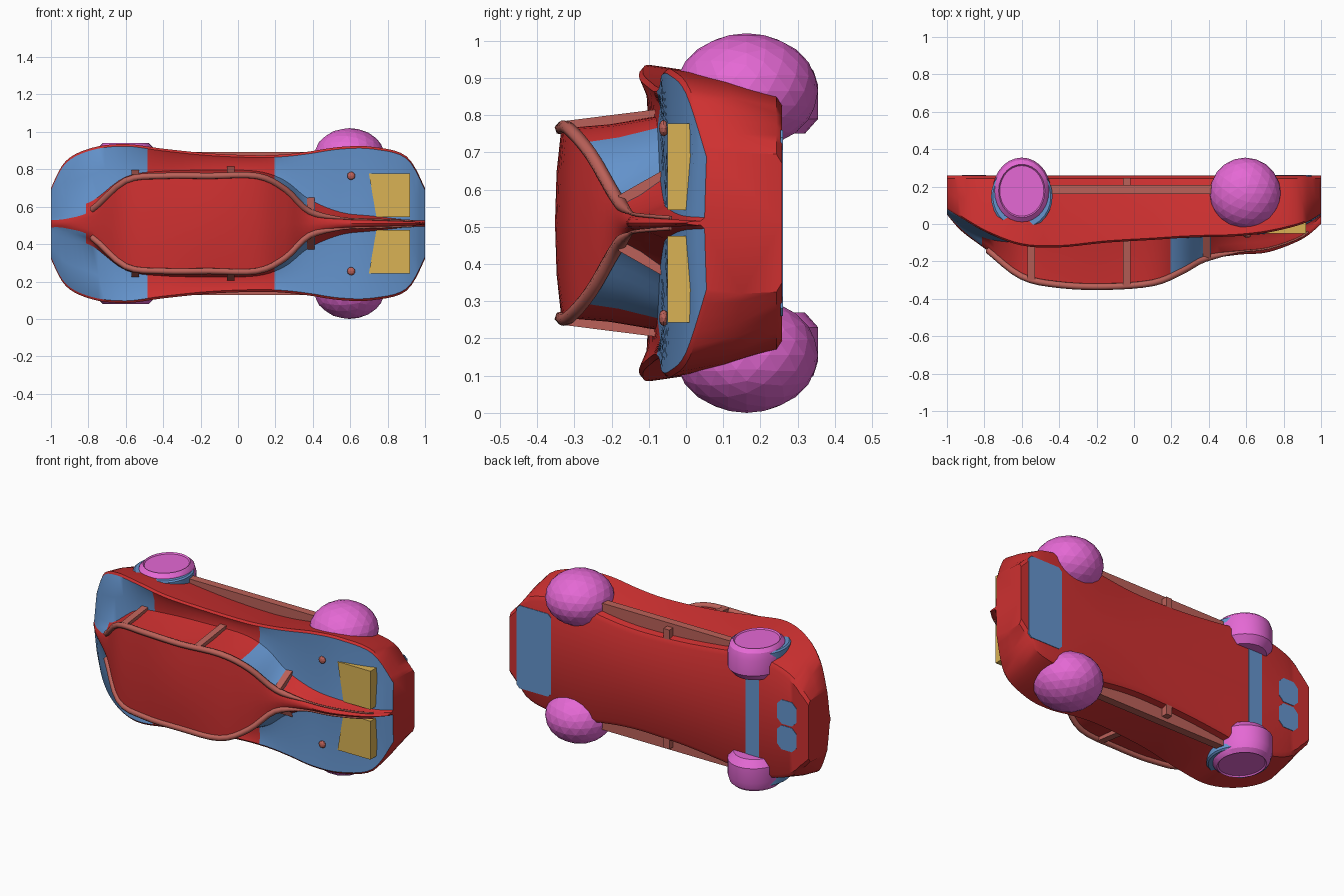
import bpy, bmesh, math
from mathutils import Vector

if "Cube" in bpy.data.objects:
    bpy.data.objects.remove(bpy.data.objects["Cube"])

ZC = 0.51  # middle plane of the car, which lies with its roof toward -y


def mat(name, col):
    m = bpy.data.materials.new(name)
    m.diffuse_color = (*col, 1)
    m.use_nodes = True
    m.node_tree.nodes["Principled BSDF"].inputs["Base Color"].default_value = m.diffuse_color
    return m


RED = mat("red", (0.62, 0.03, 0.03))
BLUE = mat("blue", (0.13, 0.30, 0.62))
PINK = mat("magenta", (0.78, 0.14, 0.66))
GOLD = mat("yellow", (0.70, 0.45, 0.09))
TRIM = mat("trim", (0.50, 0.12, 0.10))


def finish(name, bm, mats, smooth=None):
    bmesh.ops.recalc_face_normals(bm, faces=bm.faces)
    me = bpy.data.meshes.new(name)
    bm.to_mesh(me)
    bm.free()
    ob = bpy.data.objects.new(name, me)
    bpy.context.collection.objects.link(ob)
    for m in mats:
        me.materials.append(m)
    if smooth:
        bpy.ops.object.select_all(action='DESELECT')
        ob.select_set(True)
        bpy.context.view_layer.objects.active = ob
        bpy.ops.object.shade_smooth_by_angle(angle=math.radians(smooth))
    return ob


def box(name, lo, hi, m):
    bm = bmesh.new()
    bmesh.ops.create_cube(bm, size=1)
    for v in bm.verts:
        v.co = [lo[i] if v.co[i] < 0 else hi[i] for i in range(3)]
    return finish(name, bm, [m])


def prism(name, a, b, m):
    """Solid between two matching polygons."""
    bm = bmesh.new()
    va, vb = [bm.verts.new(p) for p in a], [bm.verts.new(p) for p in b]
    n = len(a)
    bm.faces.new(va)
    bm.faces.new(vb[::-1])
    for i in range(n):
        bm.faces.new((va[i], vb[i], vb[(i + 1) % n], va[(i + 1) % n]))
    return finish(name, bm, [m])


# Body stations: x, belt w, belt y, cabin base w, y, roof rail w, y, centre y
S = [(-1, .19, .08, .05, .06, .02, .055, .05),
     (-.92, .335, .03, .08, -.01, .025, -.03, -.04),
     (-.78, .405, -.05, .12, -.08, .07, -.14, -.145),
     (-.6, .425, -.115, .25, -.10, .225, -.28, -.29),
     (-.4, .40, -.125, .28, -.10, .25, -.325, -.335),
     (-.15, .375, -.10, .285, -.09, .25, -.335, -.352),
     (.1, .365, -.085, .28, -.08, .25, -.315, -.325),
     (.25, .37, -.075, .23, -.075, .18, -.255, -.265),
     (.38, .385, -.07, .13, -.07, .06, -.185, -.195),
     (.55, .41, -.065, .06, -.06, .025, -.15, -.165),
     (.72, .41, -.045, .04, -.05, .018, -.13, -.15),
     (.9, .36, .0, .02, -.01, .012, -.065, -.08),
     (1, .19, .055, .015, .05, .006, .03, .0)]


def station(t):
    i = min(int(t), len(S) - 2)
    f = t - i
    p = [S[max(0, min(len(S) - 1, i + k))] for k in (-1, 0, 1, 2)]
    return [.5 * (2 * b + (c - a) * f + (2 * a - 5 * b + 4 * c - d) * f * f
                  + (3 * b - a - 3 * c + d) * f ** 3) for a, b, c, d in zip(*p)]


def at_x(x):
    return min((station(k / 40) for k in range((len(S) - 1) * 40 + 1)), key=lambda s: abs(s[0] - x))


# Body shell: lower sides, deck, cabin and tail ridge in one loft
bm = bmesh.new()
rings = []
N = (len(S) - 1) * 5
for k in range(N + 1):
    x, wb, yb, wc, yc, wr, yr, y0 = station(k / 5)
    ins = .06 * max(0, min(1, (wb - .19) / .12))
    half = [(wb - ins - .03, .258), (wb - ins - .005, .243), (wb - ins * .4, (yb + .245) / 2),
            (wb, yb + .01), (wb - .012, yb), ((wb + wc) / 2, (yb + yc) / 2 + .008 * (wb > .3)),
            (wc, yc), ((wc + wr) / 2 - .005, (yc + yr) / 2), (wr, yr), (wr * .55, yr + .75 * (y0 - yr))]
    pts = [(0, .258)] + half + [(0, y0)] + [(-w, y) for w, y in half[::-1]]
    rings.append([bm.verts.new((x, y, ZC + w)) for w, y in pts])
n = len(rings[0])
for k in range(N):
    a, b = rings[k], rings[k + 1]
    for j in range(n):
        f = bm.faces.new((a[j], b[j], b[(j + 1) % n], a[(j + 1) % n]))
        jj = min(j, n - 1 - j)
        xm = (a[j].co.x + b[j].co.x) / 2
        deck = jj in (5, 6)
        if deck and not -.5 < xm < .2 or jj in (7, 8) and (xm < -.8 or .2 < xm < .4):
            f.material_index = 1
bm.faces.new(rings[0])
bm.faces.new(rings[-1][::-1])
finish("body_shell", bm, [RED, BLUE], 35)

# Parts that repeat on both sides
for s, side in ((1, "left"), (-1, "right")):
    def P(x, y, w):
        return Vector((x, y, ZC + s * w))

    # Rear wheel: faceted ball
    bm = bmesh.new()
    bmesh.ops.create_icosphere(bm, subdivisions=3, radius=1)
    for v in bm.verts:
        v.co = P(.595 + .19 * v.co.x, .163 + .192 * v.co.y, .355 + .155 * v.co.z)
    finish("rear_wheel_" + side, bm, [PINK])

    # Front wheel (rounded disc) and its blue arch
    for name, prof, m, ang in (
            ("front_wheel_", [(0, .24), (.8, .24), (1, .28), (1, .37), (.93, .41), (.8, .43), (.76, .422), (0, .425)], PINK, 30),
            ("wheel_arch_", [(0, .30), (1.06, .30), (1.06, .398), (1, .405), (0, .405)], BLUE, 30)):
        bm = bmesh.new()
        seg = 28
        loops = []
        for r, w in prof[1:-1]:
            loops.append([bm.verts.new(P(-.6 + .155 * r * math.cos(2 * math.pi * i / seg),
                                         .177 + .178 * r * math.sin(2 * math.pi * i / seg) * (1 if m == PINK else .93)
                                         - (0 if m == PINK else .03), w)) for i in range(seg)])
        for a, b in zip(loops, loops[1:]):
            for i in range(seg):
                bm.faces.new((a[i], a[(i + 1) % seg], b[(i + 1) % seg], b[i]))
        bm.faces.new(loops[0])
        bm.faces.new(loops[-1])
        finish(name + side, bm, [m], ang)

    # Roof rail: tapering tube along the cabin edge
    cu = bpy.data.curves.new("roof_rail_" + side, 'CURVE')
    cu.dimensions = '3D'
    cu.bevel_depth = .018
    cu.bevel_resolution = 1
    cu.use_fill_caps = True
    ts = [2 + i * .25 for i in range(38)]
    sp = cu.splines.new('POLY')
    sp.points.add(len(ts) - 1)
    for pt, t in zip(sp.points, ts):
        q = station(t)
        pt.co = (*P(q[0], q[6], q[5] + .004), 1)
        pt.radius = 1 if q[0] < .42 else max(.3, 1 - (q[0] - .42) * 5)
    cu.materials.append(TRIM)
    bpy.context.collection.objects.link(bpy.data.objects.new("roof_rail_" + side, cu))

    # Cabin pillars from rail to deck
    for i, x in enumerate((-.55, -.04, .39)):
        q = at_x(x)
        ends = [[P(x + dx, y, w + dw) for dx, dw in ((-.02, -.02), (.02, -.02), (.02, .015), (-.02, .015))]
                for y, w in ((q[6], q[5] + .005), (q[4] + .01, q[3] + .005))]
        prism(f"pillar_{i}_{side}", ends[0], ends[1], TRIM)

    # Running board and its small bracket
    z = sorted((ZC + s * .30, ZC + s * .382))
    box("running_board_" + side, (-.46, .16, z[0]), (.43, .208, z[1]), TRIM)
    z = sorted((ZC + s * .29, ZC + s * .36))
    box("board_bracket_" + side, (-.06, .2, z[0]), (-.02, .245, z[1]), TRIM)

    # Yellow tail wedge
    sec = lambda x0, w: [P(x0, -.05, w), P(.92, -.05, w), P(.92, .015, w)]
    prism("tail_wedge_" + side, sec(.70, .267), sec(.74, .035), GOLD)

    # Deck stud
    bm = bmesh.new()
    bmesh.ops.create_icosphere(bm, subdivisions=2, radius=.022, )
    for v in bm.verts:
        v.co = P(.605 + v.co.x, -.06 + v.co.y * .6, .255 + v.co.z)
    finish("deck_stud_" + side, bm, [TRIM])


# Underside panels with clipped corners
def panel(name, x0, x1, w0, w1, c=.03):
    out = [(x0 + c, w0), (x1 - c, w0), (x1, w0 + c), (x1, w1 - c),
           (x1 - c, w1), (x0 + c, w1), (x0, w1 - c), (x0, w0 + c)]
    prism(name, [(x, .254, ZC + w) for x, w in out], [(x, .261, ZC + w) for x, w in out], BLUE)


panel("rear_underpanel", .72, .95, -.25, .25, .02)
panel("front_strip", -.67, -.58, -.25, .25, .004)
panel("nose_panel_left", -.92, -.79, .005, .15)
panel("nose_panel_right", -.92, -.79, -.15, -.005)
